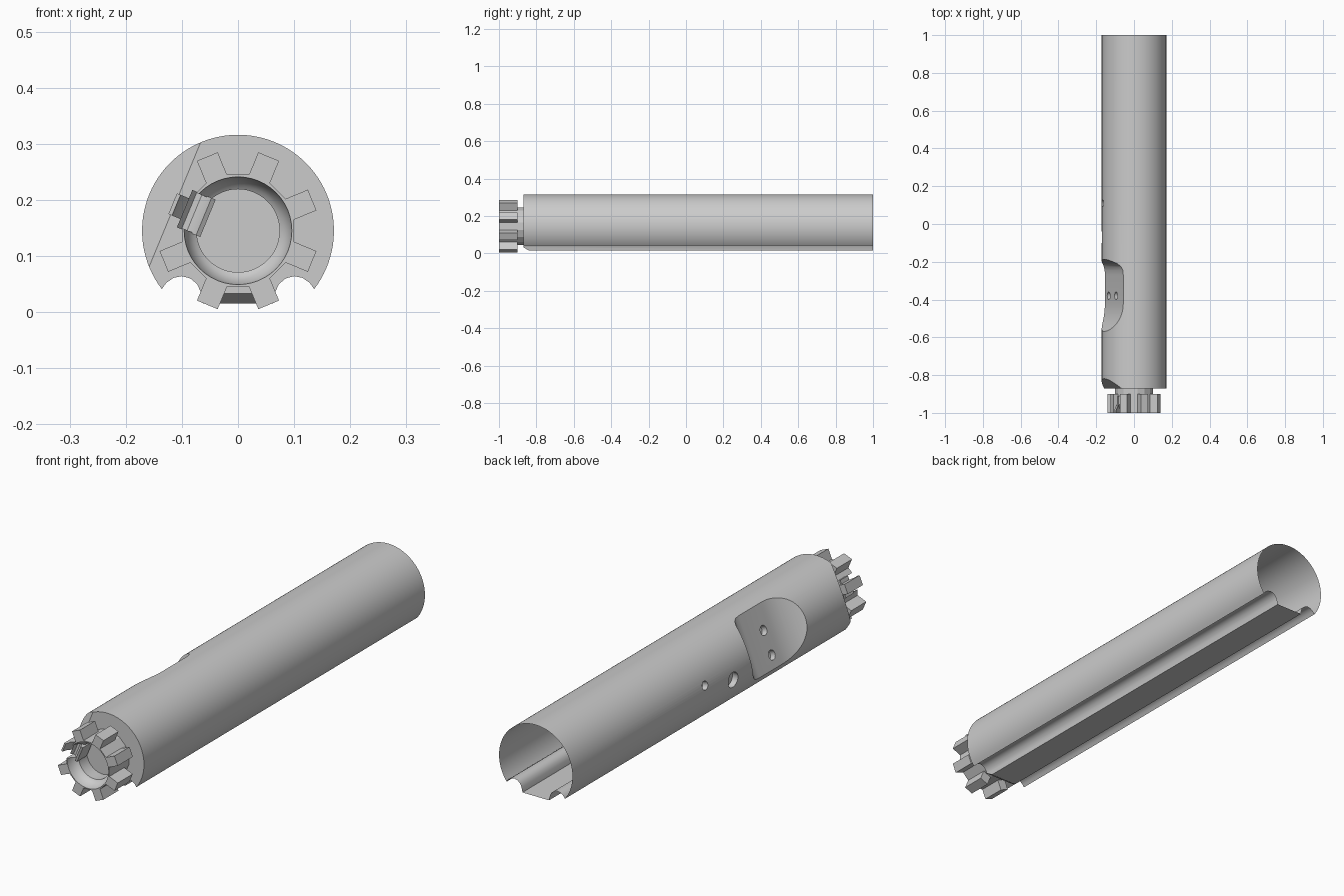
import bpy, bmesh
from math import sin, cos, pi, radians
from mathutils import Vector

if "Cube" in bpy.data.objects:
    bpy.data.objects.remove(bpy.data.objects["Cube"])

CZ = 0.145                      # height of the tube axis
SIDE = radians(157.5)           # direction of the scoop and special tooth


def prism(name, pts, w0, w1, place):
    """Closed prism: 2D outline swept from w0 to w1, mapped by place(u, v, w)."""
    bm = bmesh.new()
    rings = [[bm.verts.new(place(u, v, w)) for u, v in pts] for w in (w0, w1)]
    n = len(pts)
    bm.faces.new(rings[0])
    bm.faces.new(rings[1])
    for i in range(n):
        j = (i + 1) % n
        bm.faces.new((rings[0][i], rings[0][j], rings[1][j], rings[1][i]))
    return finish(name, bm)


def finish(name, bm):
    bmesh.ops.recalc_face_normals(bm, faces=bm.faces)
    me = bpy.data.meshes.new(name)
    bm.to_mesh(me)
    bm.free()
    ob = bpy.data.objects.new(name, me)
    bpy.context.collection.objects.link(ob)
    return ob


def along_y(x, z, y):
    return Vector((x, y, CZ + z))


def across(angle):
    """Outline given as (y, radius), swept sideways at the given angle round the tube."""
    def place(y, r, t):
        return Vector((r * cos(angle) + t * sin(angle), y,
                       CZ + r * sin(angle) - t * cos(angle)))
    return place


def circle(r, n, cx=0, cy=0):
    return [(cx + r * cos(2 * pi * i / n), cy + r * sin(2 * pi * i / n)) for i in range(n)]


def radial_pin(name, y, t, angle, rad, r0, r1):
    def place(a, b, r):
        return across(angle)(y + a, r, t + b)
    return prism(name, circle(rad, 24), r0, r1, place)


def cut(ob, cutters):
    for c in cutters:
        m = ob.modifiers.new("cut", 'BOOLEAN')
        m.operation = 'DIFFERENCE'
        m.solver = 'EXACT'
        m.object = c
    bpy.context.view_layer.update()
    me = bpy.data.meshes.new_from_object(
        ob.evaluated_get(bpy.context.evaluated_depsgraph_get()))
    ob.modifiers.clear()
    ob.data = me
    for c in cutters:
        bpy.data.objects.remove(c)


def smooth(ob, deg=30):
    bpy.ops.object.select_all(action='DESELECT')
    ob.select_set(True)
    bpy.context.view_layer.objects.active = ob
    bpy.ops.object.shade_smooth_by_angle(angle=radians(deg))


# Tube body: round top, two grooves and a flat rail underneath
start, end, n = radians(-37.5), radians(217.5), 72
outline = [(0.171 * cos(start + (end - start) * i / n),
            0.171 * sin(start + (end - start) * i / n)) for i in range(n + 1)]
groove = [(0.128, 0.052), (0.115, 0.061), (0.100, 0.064), (0.085, 0.060),
          (0.073, 0.050), (0.066, 0.035), (0.062, 0.015)]
outline += [(-x, z - CZ) for x, z in groove]
outline += [(x, z - CZ) for x, z in reversed(groove)]
body = prism("tube_body", outline, -0.87, 1.0, along_y)

# Thumb scoop, front bevels and holes
scoop = [(-0.18, 0.25), (-0.18, 0.18), (-0.195, 0.160), (-0.21, 0.138), (-0.225, 0.124),
         (-0.245, 0.116), (-0.27, 0.114), (-0.42, 0.114)]
for i in range(1, 11):          # rounded run-out toward the front
    a = radians(5.2 * i)
    scoop.append((-0.42 - 0.19 * sin(a), 0.114 + 0.15 * (1 - cos(a))))
scoop.append((-0.60, 0.25))
cutters = [
    prism("scoop_cutter", scoop, -0.3, 0.3, across(SIDE)),
    prism("side_bevel_cutter", [(-0.90, 0.093), (-0.80, 0.189), (-0.80, 0.3), (-0.90, 0.3)],
          -0.3, 0.3, across(SIDE)),
    prism("rail_bevel_cutter", [(-0.90, 0.094), (-0.835, 0.133), (-0.835, 0.2), (-0.90, 0.2)],
          -0.3, 0.3, across(-pi / 2)),
    radial_pin("hole_cutter_a", -0.38, 0.026, SIDE, 0.02, 0.09, 0.2),
    radial_pin("hole_cutter_b", -0.38, -0.075, SIDE, 0.02, 0.09, 0.2),
    radial_pin("hole_cutter_c", 0.11, 0, radians(166), 0.018, 0.145, 0.2),
    radial_pin("hole_cutter_d", -0.07, 0, radians(181), 0.032, 0.145, 0.2),
]
cut(body, cutters)

# Leave the rear end open
bm = bmesh.new()
bm.from_mesh(body.data)
rear = [f for f in bm.faces if f.calc_center_median().y > 0.999]
bmesh.ops.delete(bm, geom=rear, context='FACES')
bm.to_mesh(body.data)
bm.free()
smooth(body)

# Toothed collar at the front, with one short tooth
teeth = []
for k in range(8):
    a = radians(22.5 + 45 * k)
    tip = 0.126 if k == 3 else 0.143
    for r, t in ((0.1, -0.02), (tip, -0.02), (tip, 0.02), (0.1, 0.02)):
        teeth.append((r * cos(a) - t * sin(a), r * sin(a) + t * cos(a)))
collar = prism("toothed_collar", teeth, -1.0, -0.9, along_y)

# Rounded bore of the collar
profile = [(-1.02, 0.096), (-1.0, 0.096), (-0.985, 0.094), (-0.97, 0.088),
           (-0.96, 0.081), (-0.955, 0.074), (-0.88, 0.074)]
bm = bmesh.new()
rings = [[bm.verts.new(along_y(x, z, y)) for x, z in circle(r, 48)] for y, r in profile]
for p, q in zip(rings, rings[1:]):
    for i in range(48):
        j = (i + 1) % 48
        bm.faces.new((p[i], p[j], q[j], q[i]))
bm.faces.new(rings[0])
bm.faces.new(rings[-1])
notch = [(-1.03, 0.15), (-1.03, 0.06), (-0.95, 0.06), (-0.945, 0.09),
         (-0.955, 0.105), (-0.975, 0.115), (-1.0, 0.119)]
cut(collar, [finish("bore_cutter", bm),
             prism("notch_cutter", notch, -0.034, 0.034, across(SIDE))])
smooth(collar)

# Curved latch seated in the notch
latch = prism("latch", [(-0.91, 0.058), (-0.975, 0.058), (-0.98, 0.066), (-0.962, 0.074),
                        (-0.952, 0.084), (-0.952, 0.094), (-0.962, 0.103), (-0.91, 0.103)],
              -0.036, 0.036, across(SIDE))
smooth(latch, 40)

# Neck joining the collar to the tube
root = [(0.1 * cos(a) - t * sin(a), 0.1 * sin(a) + t * cos(a))
        for a in (radians(22.5 + 45 * k) for k in range(8)) for t in (-0.02, 0.02)]
neck = prism("neck", root, -0.901, -0.869, along_y)
